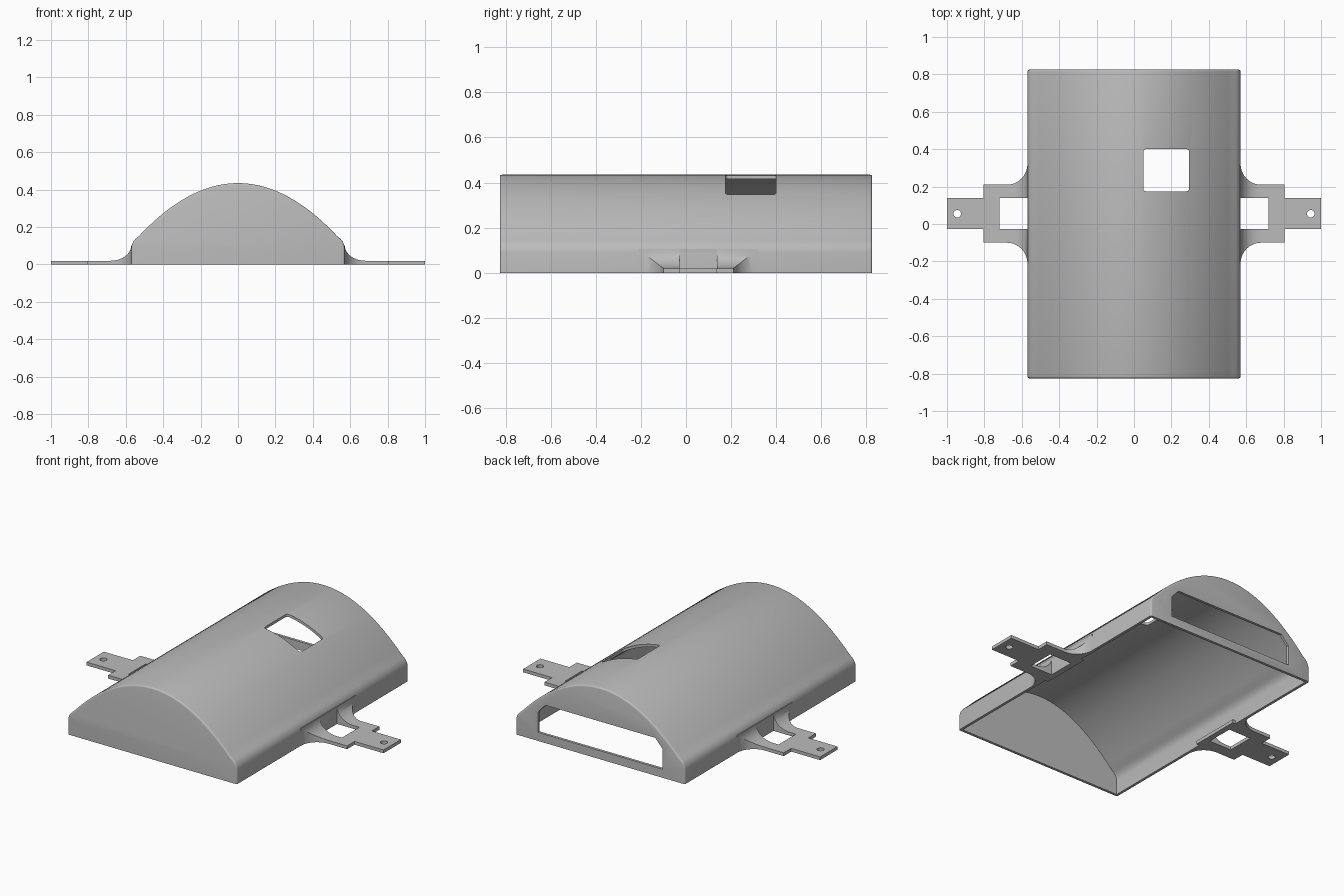
import bpy, bmesh
from math import sin, cos, pi
from mathutils import Vector

default = bpy.data.objects.get("Cube")
if default:
    bpy.data.objects.remove(default, do_unlink=True)

gray = bpy.data.materials.new("matte_gray")
gray.use_nodes = True
COLOR = (0.5, 0.5, 0.5, 1)
gray.diffuse_color = COLOR
gray.node_tree.nodes["Principled BSDF"].inputs["Base Color"].default_value = COLOR

WIDTH, HEIGHT, LENGTH, WALL = 0.57, 0.435, 0.825, 0.016


def prism(name, points, axis, low, high, round_ends=0):
    """Extrude an outline along y (points are x, z) or z (points are x, y)."""
    bm = bmesh.new()
    place = (lambda a, b: (a, low, b)) if axis == "y" else (lambda a, b: (a, b, low))
    face = bm.faces.new([bm.verts.new(place(a, b)) for a, b in points])
    move = Vector((0, high - low, 0)) if axis == "y" else Vector((0, 0, high - low))
    new = bmesh.ops.extrude_face_region(bm, geom=[face], use_keep_orig=True)
    bmesh.ops.translate(bm, vec=move, verts=[g for g in new["geom"] if isinstance(g, bmesh.types.BMVert)])
    bmesh.ops.recalc_face_normals(bm, faces=bm.faces)
    if round_ends:
        rims = [e for e in bm.edges
                if abs(e.verts[0].co.y - e.verts[1].co.y) < 1e-5
                and max(v.co.z for v in e.verts) > 1e-4]
        bmesh.ops.bevel(bm, geom=rims, offset=round_ends, segments=3, profile=0.5, affect="EDGES")
    mesh = bpy.data.meshes.new(name)
    bm.to_mesh(mesh)
    bm.free()
    obj = bpy.data.objects.new(name, mesh)
    bpy.context.collection.objects.link(obj)
    mesh.materials.append(gray)
    return obj


def apply_modifier(obj, mod):
    bpy.context.view_layer.objects.active = obj
    bpy.ops.object.modifier_apply(modifier=mod.name)


def combine(obj, cutter, operation="DIFFERENCE"):
    mod = obj.modifiers.new("cut", "BOOLEAN")
    mod.operation, mod.object, mod.solver = operation, cutter, "EXACT"
    apply_modifier(obj, mod)
    bpy.data.objects.remove(cutter, do_unlink=True)


def arc(cx, cy, rx, ry, start, end, steps=10):
    angles = [start + (end - start) * i / steps for i in range(steps + 1)]
    return [(cx + rx * cos(a), cy + ry * sin(a)) for a in angles]


def rectangle(x0, x1, y0, y1):
    return [(x0, y0), (x1, y0), (x1, y1), (x0, y1)]


def rounded_rectangle(x0, x1, y0, y1, r):
    corners = [(x1 - r, y1 - r), (x0 + r, y1 - r), (x0 + r, y0 + r), (x1 - r, y0 + r)]
    return [p for i, (x, y) in enumerate(corners)
            for p in arc(x, y, r, r, i * pi / 2, (i + 1) * pi / 2, 5)]


# Arched cover: upright sides, rounded shoulders, parabolic roof
shoulder = [(WIDTH, 0), (WIDTH, 0.09), (0.567, 0.107), (0.559, 0.124), (0.546, 0.139)]
roof = [(x, HEIGHT - 1.01 * x * x) for x in [0.53 * (1 - i / 20) for i in range(41)]]
arch = shoulder + roof + [(-x, z) for x, z in reversed(shoulder)]
cover = prism("arched_cover", arch, "y", -LENGTH, LENGTH, round_ends=0.01)

# Hollow interior, open at the bottom
sx, sz = 1 - WALL / WIDTH, 1 - WALL / HEIGHT
inner = [(x * sx, z * sz if z > 0 else -0.1) for x, z in arch]
combine(cover, prism("cavity", inner, "y", WALL - LENGTH, LENGTH - WALL))

# Roof opening and chamfered window in the back wall
combine(cover, prism("roof_opening", rounded_rectangle(0.05, 0.295, 0.175, 0.4, 0.015), "z", 0.2, 0.6))
window = [(-0.42, 0.052), (0.42, 0.052), (0.42, 0.175), (0.37, 0.23), (-0.37, 0.23), (-0.42, 0.175)]
combine(cover, prism("back_window", window, "y", LENGTH - 0.1, LENGTH + 0.1))

# Mounting tabs: a swept fillet profile trimmed to the plan outline
MID, ARM, TIP, FLARE, THICK = 0.055, 0.155, 0.083, 0.11, 0.02
ROOT = 0.557
side = [(0.535, 0), (1, 0), (1, THICK)]
side += arc(WIDTH + FLARE, THICK + 0.085, FLARE, 0.085, 1.5 * pi, pi)
side += [(ROOT, 0.105), (ROOT, THICK), (0.535, THICK)]
tabs = prism("mounting_tabs", side, "y", -0.5, 0.5)

half = [(1, TIP), (0.805, TIP), (0.805, ARM)]
half += arc(WIDTH + FLARE, ARM + FLARE, FLARE, FLARE, 1.5 * pi, pi)
half += [(ROOT, ARM + FLARE), (ROOT, ARM), (0.535, ARM)]
plan = [(x, MID + y) for x, y in half] + [(x, MID - y) for x, y in reversed(half)]
combine(tabs, prism("tab_plan", plan, "z", -0.1, 0.3), "INTERSECT")

# Strap slot and screw hole
combine(tabs, prism("strap_slot", rectangle(WIDTH, 0.72, MID - TIP, MID + TIP), "z", -0.2, 0.4))
screw = arc(0.945, MID, 0.02, 0.02, 0, 2 * pi, 24)[:-1]
combine(tabs, prism("screw_hole", screw, "z", -0.2, 0.4))

mirror = tabs.modifiers.new("mirror", "MIRROR")
mirror.use_clip = False
apply_modifier(tabs, mirror)

# Smooth curved surfaces, keep edges crisp
bpy.ops.object.select_all(action="DESELECT")
for obj in (cover, tabs):
    obj.select_set(True)
bpy.context.view_layer.objects.active = cover
bpy.ops.object.shade_smooth_by_angle(angle=0.6)
